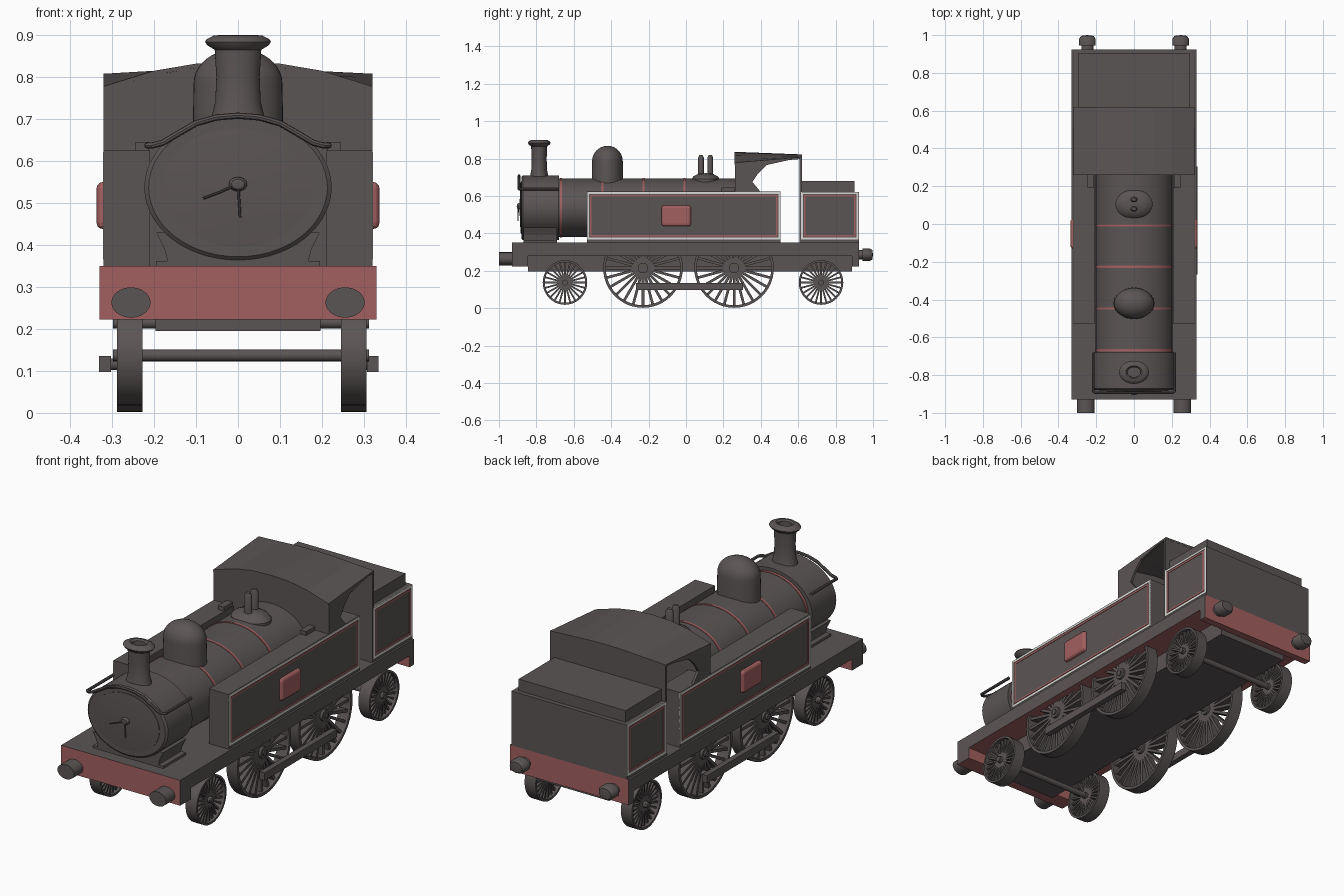
import bpy, bmesh, math
from mathutils import Vector, Matrix

if "Cube" in bpy.data.objects:
    bpy.data.objects.remove(bpy.data.objects["Cube"])


def material(name, col):
    m = bpy.data.materials.new(name)
    m.diffuse_color = (*col, 1)
    m.use_nodes = True
    m.node_tree.nodes["Principled BSDF"].inputs["Base Color"].default_value = m.diffuse_color
    return m


DARK = material("dark_grey", (0.105, 0.09, 0.09))
RED = material("dull_red", (0.37, 0.115, 0.115))
PALE = material("pale_lining", (0.72, 0.70, 0.68))
SX = 1.29  # round parts are wider than tall


def finish(name, bm, mat=DARK, smooth=False):
    bmesh.ops.remove_doubles(bm, verts=bm.verts, dist=1e-5)
    bmesh.ops.recalc_face_normals(bm, faces=bm.faces)
    me = bpy.data.meshes.new(name)
    bm.to_mesh(me)
    bm.free()
    me.materials.append(mat)
    if smooth:
        me.shade_smooth()
        me.set_sharp_from_angle(angle=math.radians(35))
    ob = bpy.data.objects.new(name, me)
    bpy.context.collection.objects.link(ob)
    return ob


def add_box(bm, x0, x1, y0, y1, z0, z1, rot=None):
    m = Matrix.Translation(((x0 + x1) / 2, (y0 + y1) / 2, (z0 + z1) / 2)) @ \
        Matrix.Diagonal((abs(x1 - x0), y1 - y0, z1 - z0, 1))
    bmesh.ops.create_cube(bm, size=1, matrix=rot @ m if rot else m)


def box(name, *dims, mat=DARK):
    bm = bmesh.new()
    add_box(bm, *dims)
    return finish(name, bm, mat)


def add_lathe(bm, profile, origin, axis, sx=1.0, segs=40):
    rings = []
    for r, h in profile:
        ring = []
        for i in range(segs):
            a = 2 * math.pi * i / segs
            c, s = r * math.cos(a), r * math.sin(a)
            p = {"x": (h, c, s), "y": (c * sx, h, s), "z": (c * sx, s, h)}[axis]
            ring.append(bm.verts.new(Vector(p) + Vector(origin)))
        rings.append(ring)
    for a, b in zip(rings, rings[1:]):
        for i in range(segs):
            j = (i + 1) % segs
            bm.faces.new((a[i], a[j], b[j], b[i]))


def lathe(name, profile, origin, axis, sx=SX, mat=DARK, segs=40):
    bm = bmesh.new()
    add_lathe(bm, profile, origin, axis, sx, segs)
    return finish(name, bm, mat, True)


def rod(r, h0, h1):
    return [(0, h0), (r, h0), (r, h1), (0, h1)]


def loft(name, front, back):
    """Solid between two matching outlines."""
    bm = bmesh.new()
    a = [bm.verts.new(p) for p in front]
    b = [bm.verts.new(p) for p in back]
    n = len(a)
    bm.faces.new(a)
    bm.faces.new(b)
    for i in range(n):
        bm.faces.new((a[i], a[(i + 1) % n], b[(i + 1) % n], b[i]))
    return finish(name, bm)


def paint(ob, rule):
    ob.data.materials.append(RED)
    for p in ob.data.polygons:
        if rule(p.normal):
            p.material_index = 1


# Footplate, buffer beams and inner frame
paint(box("footplate", -0.33, 0.33, -0.93, 0.925, 0.28, 0.35),
      lambda n: n.z < -0.5 or abs(n.y) > 0.5)
for nm, y0, y1 in (("front_beam", -0.93, -0.845), ("rear_beam", 0.888, 0.925)):
    paint(box(nm, -0.33, 0.33, y0, y1, 0.223, 0.28), lambda n: abs(n.x) < 0.5)
box("inner_frame", -0.196, 0.196, -0.845, 0.888, 0.195, 0.29)

# Buffers
for s in (-1, 1):
    lathe("front_buffer", rod(0.036, -1.0, -0.92), (s * 0.255, 0, 0.263), "y")
    lathe("rear_buffer", [(0, 0.92), (0.025, 0.92), (0.025, 0.945), (0.034, 0.945),
                          (0.034, 0.98), (0.026, 0.996), (0, 1.0)],
          (s * 0.247, 0, 0.285), "y")


# Spoked wheels with axles
def wheel(name, cx, y, z, r, rim, spoke):
    bm = bmesh.new()
    hw = 0.0305
    add_lathe(bm, [(r, -hw), (r, hw), (r - rim, hw), (r - rim, -hw), (r, -hw)], (cx, y, z), "x", segs=48)
    add_lathe(bm, rod(r * 0.13, -hw, hw), (cx, y, z), "x", segs=20)
    for i in range(24):
        rot = Matrix.Translation((cx, y, z)) @ Matrix.Rotation(2 * math.pi * i / 24, 4, "X")
        add_box(bm, -0.018, 0.018, -spoke / 2, spoke / 2, r * 0.1, r - rim / 2, rot)
    finish(name, bm, DARK, True)


for nm, y, z, r, rim, spoke in (("leading_wheel", -0.647, 0.137, 0.119, 0.011, 0.009),
                                ("front_driving_wheel", -0.23, 0.215, 0.213, 0.014, 0.014),
                                ("rear_driving_wheel", 0.257, 0.215, 0.213, 0.014, 0.014),
                                ("trailing_wheel", 0.722, 0.137, 0.119, 0.011, 0.009)):
    for s in (-1, 1):
        wheel(nm, s * 0.267 + 0.009, y, z, r, rim, spoke)
    lathe(nm + "_axle", rod(0.014, -0.298, 0.312), (0, y, z), "x", 1, segs=16)

# Coupling rods with crank pins
for s in (-1, 1):
    x = s * 0.319 + 0.002
    box("coupling_rod", x - 0.014, x + 0.014, -0.267, 0.305, 0.097, 0.135)
    for y in (-0.23, 0.257):
        lathe("crank_pin", rod(0.014, -0.03, 0.012), (x, y, 0.116), "x", 1, segs=12) if s > 0 else \
            lathe("crank_pin", rod(0.014, -0.012, 0.045), (x, y, 0.116), "x", 1, segs=12)

# Boiler, smokebox and saddle
CZ = 0.537
lathe("boiler", rod(0.157, -0.69, 0.27), (0, 0, CZ), "y", segs=56)
lathe("smokebox", [(0, -0.88), (0.165, -0.88), (0.173, -0.872), (0.173, -0.68), (0, -0.68)],
      (0, 0, CZ), "y", segs=56)
lathe("smokebox_door", [(0.141, -0.878), (0.141, -0.883), (0.08, -0.888), (0, -0.89)], (0, 0, CZ), "y", segs=56)
half = [(0.195, 0.345), (0.195, 0.362), (0.168, 0.362), (0.175, 0.39), (0.195, 0.43)]
outline = half + [(-x, z) for x, z in reversed(half)]
loft("smokebox_saddle", [(x, -0.87, z) for x, z in outline], [(x, -0.69, z) for x, z in outline])
for y in (-0.668, -0.447, -0.227, -0.008):
    lathe("boiler_band", rod(0.1595, y - 0.006, y + 0.006), (0, 0, CZ), "y", mat=RED, segs=56)

# Door handle: knob and two levers
lathe("door_knob", [(0, -0.905), (0.012, -0.903), (0.017, -0.895), (0.017, -0.88)], (0, 0, 0.545), "y", segs=16)


def tube(name, pts, r):
    cu = bpy.data.curves.new(name, "CURVE")
    cu.dimensions = "3D"
    cu.bevel_depth = r
    cu.bevel_resolution = 2
    cu.use_fill_caps = True
    sp = cu.splines.new("POLY")
    sp.points.add(len(pts) - 1)
    for q, p in zip(sp.points, pts):
        q.co = (*p, 1)
    tmp = bpy.data.objects.new(name, cu)
    bm = bmesh.new()
    me = bpy.data.meshes.new_from_object(tmp)
    bm.from_mesh(me)
    bpy.data.objects.remove(tmp)
    bpy.data.meshes.remove(me)
    return finish(name, bm, DARK, True)


tube("door_lever", [(0, -0.897, 0.545), (-0.045, -0.897, 0.525), (-0.083, -0.897, 0.511)], 0.003)
tube("door_lever", [(0, -0.899, 0.545), (0.003, -0.899, 0.50), (0.005, -0.899, 0.465)], 0.003)

# Handrail arching over the smokebox front
arc = [(0.0, 0.708), (0.05, 0.704), (0.1, 0.69), (0.15, 0.661), (0.18, 0.643), (0.205, 0.637)]
side = [(x, -0.893, z) for x, z in arc] + [(0.216, -0.885, 0.637), (0.216, -0.68, 0.637)]
tube("smokebox_handrail", [(-x, y, z) for x, y, z in reversed(side[1:])] + side, 0.0075)

# Chimney, dome and safety valves
lathe("chimney", [(0.052, 0.68), (0.047, 0.715), (0.042, 0.74), (0.040, 0.80), (0.043, 0.865), (0.056, 0.875),
                  (0.061, 0.884), (0.058, 0.89), (0.045, 0.899), (0.034, 0.90), (0.027, 0.893), (0.026, 0.78),
                  (0, 0.78)], (0, -0.785, 0), "z")
cap = [(0.082 * math.cos(a), 0.785 + 0.083 * math.sin(a)) for a in [math.pi / 2 * i / 10 for i in range(11)]]
lathe("steam_dome", [(0.084, 0.64)] + cap, (0, -0.42, 0), "z")
lathe("valve_base", [(0.076, 0.67), (0.076, 0.69), (0.066, 0.704), (0.04, 0.718), (0, 0.722)], (0, 0.105, 0), "z", 1.3)
for y in (0.08, 0.13):
    lathe("safety_valve", [(0.015, 0.7), (0.015, 0.805), (0.009, 0.818), (0, 0.818)], (0, y, 0), "z", segs=16)

# Bunker and coal cover
box("bunker", -0.32, 0.32, 0.615, 0.925, 0.35, 0.622)
box("bunker_top", -0.297, 0.297, 0.615, 0.902, 0.62, 0.68)


def lining(name, x, y0, y1, z0, z1, w, mat):
    bm = bmesh.new()
    for d in ((y0, y1, z0, z0 + w), (y0, y1, z1 - w, z1), (y0, y0 + w, z0, z1), (y1 - w, y1, z0, z1)):
        add_box(bm, x - 0.002, x + 0.002, *d)
    finish(name, bm, mat)


# Side tanks, lining and plates
for s in (-1, 1):
    box("side_tank", *sorted((s * 0.21, s * 0.32)), -0.53, 0.505, 0.35, 0.625)
    for nm, y0, y1 in (("tank", -0.53, 0.505), ("bunker", 0.615, 0.923)):
        lining(nm + "_pale_lining", s * 0.32, y0, y1, 0.366, 0.622, 0.011, PALE)
        lining(nm + "_red_lining", s * 0.32, y0 + 0.016, y1 - 0.016, 0.382, 0.606, 0.008, RED)
    plate = box("side_plate", *sorted((s * 0.30, s * 0.337)), -0.13, 0.027, 0.438, 0.55, mat=RED)
    bv = plate.modifiers.new("rounding", "BEVEL")
    bv.width, bv.segments = 0.015, 3
    box("tank_filler", *sorted((s * 0.212, s * 0.245)), 0.19, 0.26, 0.62, 0.645)

# Cab: front and back walls, roof, cut-away side sheets
fr = [(0.32, 0.778), (0.2, 0.815), (0.1, 0.832)]
bk = [(0.32, 0.808), (0.2, 0.814), (0.1, 0.82)]
FR = fr + [(0, 0.836)] + [(-x, z) for x, z in reversed(fr)]
BK = bk + [(0, 0.822)] + [(-x, z) for x, z in reversed(bk)]


def wall(name, top, y0, y1):
    pts = [(0.32, 0.35)] + [(x, z - 0.004) for x, z in top] + [(-0.32, 0.35)]
    loft(name, [(x, y0, z) for x, z in pts], [(x, y1, z) for x, z in pts])


wall("cab_front", FR, 0.263, 0.28)
wall("cab_back", BK, 0.608, 0.619)


def roof_edge(top, y):
    return [(x, y, z) for x, z in top] + [(x, y, z - 0.01) for x, z in reversed(top)]


loft("cab_roof", roof_edge(FR, 0.26), roof_edge(BK, 0.62))
sheet = [(0.263, 0.62), (0.263, 0.775), (0.60, 0.803), (0.43, 0.765), (0.385, 0.72), (0.355, 0.675), (0.40, 0.62)]
for s in (-1, 1):
    loft("cab_side_sheet", [(s * 0.32, y, z) for y, z in sheet], [(s * 0.308, y, z) for y, z in sheet])
